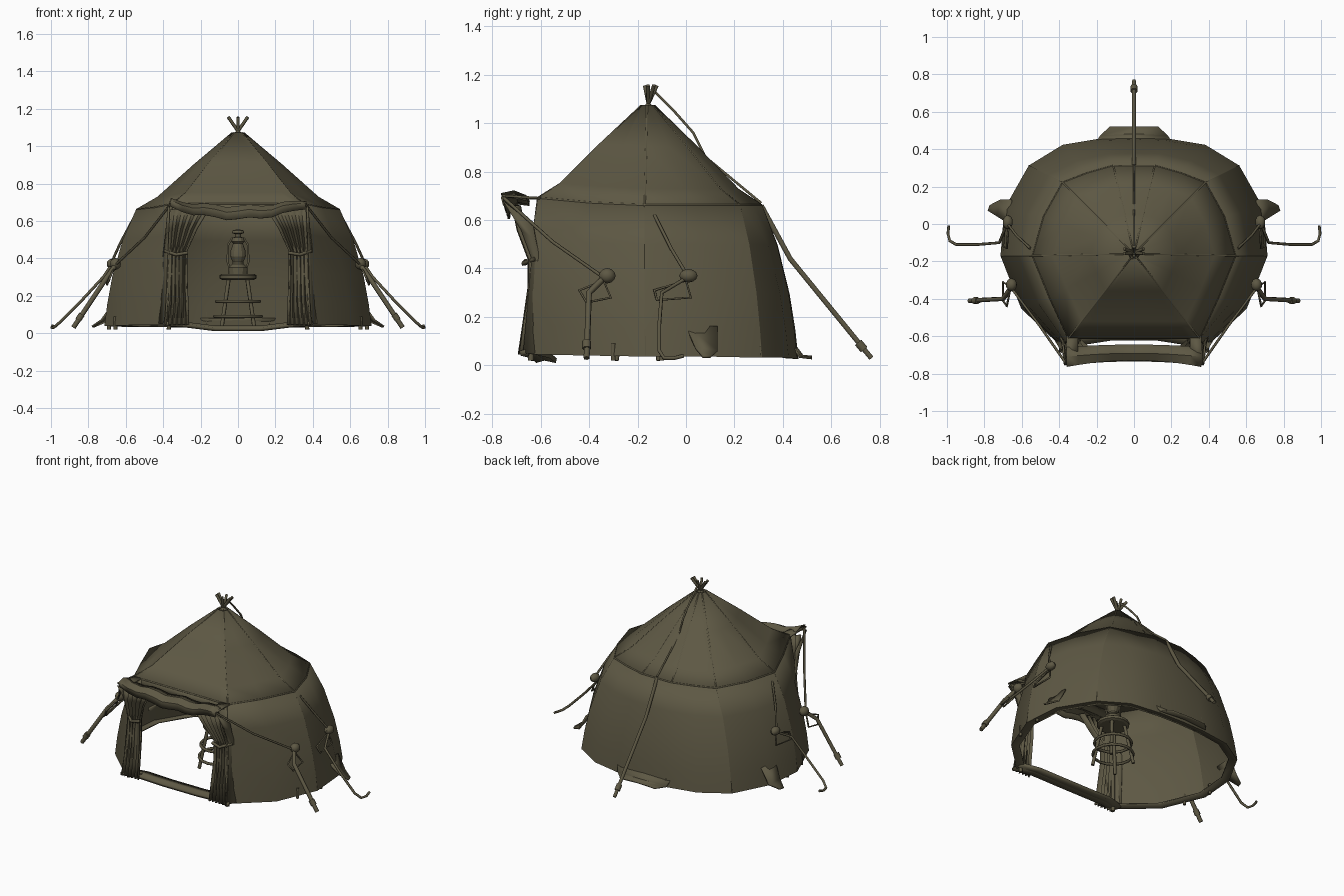
import bpy, bmesh, math
from mathutils import Vector

cube = bpy.data.objects.get("Cube")
if cube:
    bpy.data.objects.remove(cube)

canvas = bpy.data.materials.new("olive_canvas")
canvas.use_nodes = True
canvas.diffuse_color = (0.11, 0.097, 0.057, 1)
canvas.node_tree.nodes["Principled BSDF"].inputs["Base Color"].default_value = canvas.diffuse_color


def finish(name, bm, thick=0.0):
    me = bpy.data.meshes.new(name)
    bmesh.ops.recalc_face_normals(bm, faces=bm.faces)
    bm.to_mesh(me)
    bm.free()
    ob = bpy.data.objects.new(name, me)
    bpy.context.collection.objects.link(ob)
    me.materials.append(canvas)
    if thick:
        sol = ob.modifiers.new("thickness", "SOLIDIFY")
        sol.thickness = thick
        sol.offset = 0
    bpy.ops.object.select_all(action="DESELECT")
    ob.select_set(True)
    bpy.context.view_layer.objects.active = ob
    bpy.ops.object.shade_smooth_by_angle(angle=math.radians(25))
    return ob


def loft(name, rows, thick=0.01, closed=False):
    """Sheet through rows of points."""
    bm = bmesh.new()
    vs = [[bm.verts.new(p) for p in row] for row in rows]
    n = len(rows[0])
    for a, b in zip(vs, vs[1:]):
        for i in range(n if closed else n - 1):
            j = (i + 1) % n
            bm.faces.new((a[i], a[j], b[j], b[i]))
    return finish(name, bm, thick)


def tube(name, pts, r=0.008, cyclic=False, taper=1.0):
    cu = bpy.data.curves.new(name, "CURVE")
    cu.dimensions = "3D"
    cu.bevel_depth = r
    cu.bevel_resolution = 1
    cu.use_fill_caps = True
    sp = cu.splines.new("POLY")
    sp.points.add(len(pts) - 1)
    for i, p in enumerate(pts):
        sp.points[i].co = (*p, 1)
        sp.points[i].radius = 1 + (taper - 1) * i / (len(pts) - 1)
    sp.use_cyclic_u = cyclic
    cu.materials.append(canvas)
    ob = bpy.data.objects.new(name, cu)
    bpy.context.collection.objects.link(ob)
    return ob


def lathe(name, profile, centre, sides=12):
    rows = [[(centre[0] + r * math.cos(2 * math.pi * i / sides),
              centre[1] + r * math.sin(2 * math.pi * i / sides), z)
             for i in range(sides)] for r, z in profile]
    return loft(name, rows, 0, True)


def blob(name, centre, size):
    bm = bmesh.new()
    bmesh.ops.create_icosphere(bm, subdivisions=2, radius=1)
    for v in bm.verts:
        v.co = Vector(centre) + Vector([a * b for a, b in zip(v.co, size)])
    return finish(name, bm)


def mix(a, b, t):
    return tuple(p + (q - p) * t for p, q in zip(a, b))


def mirrored(half):
    return half + [(-p[0], *p[1:]) for p in reversed(half[:-1])]


# Outlines from the door edge round to the back
eaves = [(.29, -.61, .69), (.35, -.61, .69), (.45, -.39, .67), (.54, -.17, .66), (.48, .04, .66),
         (.38, .22, .66), (.25, .27, .66), (.11, .31, .66), (0, .31, .66)]
base = [(.30, -.66, .05), (.38, -.66, .05), (.6, -.45, .045), (.71, -.17, .04), (.69, .08, .04),
        (.56, .31, .035), (.38, .42, .035), (.17, .455, .03), (0, .46, .03)]
eaves, base = mirrored(eaves), mirrored(base)


def wall_ring(t, z):
    ring = [mix(e, b, t) for e, b in zip(eaves, base)]
    return [(p[0], p[1], e[2] + (b[2] - e[2]) * z) for p, e, b in zip(ring, eaves, base)]


# Wall with a hem turned inwards
levels = [(0, 0), (.42, .26), (.75, .58), (.91, .82), (1, 1)]
rows = [wall_ring(t, z) for t, z in levels]
rows.append([(p[0] * .93, -.1 + (p[1] + .1) * .93, p[2] + .004) for p in base])
loft("tent_wall", rows)

# Roof rising to a small open collar
collar = []
for e in eaves:
    d = Vector((e[0], e[1] + .16)).normalized()
    collar.append((d.x * .03, -.16 + d.y * .03, 1.07))
roof_rows = [[(*mix(c, e, t)[:2], mix(c, e, t)[2] - drop) for c, e in zip(collar, eaves)]
             for t, drop in ((0, 0), (.4, .008), (.78, .025), (1, 0))]
loft("tent_roof", roof_rows, 0.01, True)

# Raised seams on roof, eaves and wall
tube("eaves_seam", eaves, .006, True)
for i in (1, 3, 5, 7, 9, 11, 13, 15):
    tube("roof_seam", [r[i] for r in roof_rows], .006)
    tube("wall_seam", [r[i] for r in rows[:5]], .005)

# Door header and sill
loft("door_header", [[(x, -.61, z) for x in (-.3, 0, .3)] for z in (.69, .63)])
sill = [(-.4, -.65, .05), (-.28, -.61, .04), (-.12, -.585, .02), (.12, -.585, .02),
        (.28, -.61, .04), (.4, -.65, .05)]
loft("door_sill", [[(x, y + dy, z + dz) for x, y, z in sill]
                   for dy, dz in ((-.035, 0), (0, .01), (.05, 0))], .02)

# Sagging awning strip with a hanging front hem
xs = [i * .06 for i in range(-6, 7)]


def awning_row(y_tip, y_mid, z_tip, z_mid):
    row = []
    for x in xs:
        t = (abs(x) / .36) ** 2
        row.append((x, y_mid + (y_tip - y_mid) * t,
                    z_mid + (z_tip - z_mid) * t + .008 * math.sin(x * 30)))
    return row


loft("awning", [awning_row(-.66, -.645, .69, .67), awning_row(-.71, -.69, .71, .675),
                awning_row(-.76, -.725, .70, .65), awning_row(-.75, -.73, .67, .61)])

for s, side in ((1, "left"), (-1, "right")):
    def m(*pts):
        return [(s * x, y, z) for x, y, z in pts]

    # Strip tying the awning tip back to the eaves
    loft(side + "_awning_strap", [m((.30, -.6, .69), (.30, -.68, .69)),
                                  m((.36, -.6, .69), (.37, -.76, .70))])

    # Pleated curtain tied back beside the door
    spans = [(.16, .36, -.70, .66), (.22, .365, -.68, .56), (.275, .37, -.635, .44),
             (.275, .375, -.635, .32), (.27, .38, -.655, .18), (.265, .39, -.675, .045)]
    loft(side + "_curtain", [[(s * (a + (b - a) * i / 10), y + (.014 if i % 2 else -.014), z)
                              for i in range(11)] for a, b, y, z in spans])
    # Gusset joining the curtain to the wall corner
    loft(side + "_gusset", [m((.37, -.755, .68), (.38, -.63, .58)),
                            m((.37, -.68, .56), (.385, -.62, .52)),
                            m((.375, -.635, .44), (.40, -.59, .40)),
                            m((.39, -.67, .05), (.42, -.62, .05))])
    tube(side + "_curtain_tie", m((.27, -.66, .43), (.33, -.67, .42), (.39, -.62, .44)), .01)
    tube(side + "_door_pole", m((.37, -.64, .02), (.335, -.6, .68)), .012)

    # Front guy rope, knot, loop and stake
    tube(side + "_front_rope", m((.36, -.75, .69), (.5, -.55, .51), (.65, -.35, .37)), .007)
    blob(side + "_front_knot", (s * .655, -.325, .37), (.03, .035, .032))
    tube(side + "_front_loop", m((.66, -.34, .35), (.68, -.44, .31), (.7, -.41, .26),
                                 (.7, -.31, .28)), .006, True)
    tube(side + "_front_stake", m((.65, -.33, .37), (.70, -.40, .30), (.88, -.41, .03)), .013)
    tube(side + "_front_stake_collar", m((.835, -.41, .10), (.855, -.41, .07)), .019)

    # Middle guy rope with a loose curled end
    tube(side + "_middle_rope", m((.555, -.13, .62), (.63, -.06, .48), (.675, 0, .38)), .007)
    blob(side + "_middle_knot", (s * .675, .01, .37), (.028, .038, .028))
    tube(side + "_middle_loop", m((.67, 0, .35), (.68, -.13, .31), (.7, -.12, .27),
                                  (.69, .02, .28)), .006, True)
    tube(side + "_loose_rope", m((.68, 0, .36), (.72, -.1, .3), (.84, -.11, .17), (.95, -.11, .06),
                                 (.985, -.09, .03), (.995, -.05, .03), (.99, -.01, .04)), .008)
    for y, x in ((-.3, .655), (-.1, .69)):
        tube(side + "_wall_peg", m((x, y, .09), (x, y, .02)), .01)

    # Fold of cloth trailing from the base
    loft(side + "_wall_fold", [m((.665, .0, .16), (.655, .13, .16)),
                               m((.73, .04, .07), (.71, .13, .06)),
                               m((.78, .07, .035), (.77, .10, .035))])

# Trailing flap at the back
loft("back_flap", [[(-.2, .44, .08), (0, .45, .08), (.2, .44, .08)],
                   [(-.18, .47, .035), (0, .48, .04), (.18, .47, .035)],
                   [(-.13, .52, .03), (0, .52, .035), (.13, .52, .03)]])

# Rear rope over the roof, and its stake
tube("rear_roof_rope", [(0, -.13, 1.13), (0, -.05, 1.05), (0, .03, .96), (0, .08, .86),
                        (0, .31, .67)], .006)
tube("rear_stake", [(0, .31, .66), (0, .43, .44), (0, .74, .06), (0, .765, .03)], .012)
tube("rear_stake_collar", [(0, .71, .095), (0, .735, .065)], .02)

# Crossed pole ends at the peak
for i in range(6):
    a = math.radians(30 + 60 * i)
    dx, dy = math.cos(a), math.sin(a)
    tube("peak_pole", [(-dx * .08, -.16 - dy * .06, .99), (0, -.155, 1.08),
                       (dx * .06, -.145 + dy * .025, 1.155)], .009)

# Stool
cy = -.2
lathe("stool_seat", [(0, .285), (.085, .285), (.1, .292), (.1, .308), (.09, .315), (0, .315)],
      (0, cy), 16)
for i in range(4):
    a = math.radians(45 + 90 * i)
    c, d = math.cos(a), math.sin(a)
    tube("stool_leg", [(c * .07, cy + d * .07, .29), (c * .125, cy + d * .125, .02)], .011)
for z, r in ((.17, .115), (.09, .125)):
    tube("stool_rung", [(r * math.cos(math.pi * k / 8), cy + r * math.sin(math.pi * k / 8), z)
                        for k in range(16)], .009, True)

# Lantern
lathe("lantern_body", [(0, .315), (.05, .315), (.052, .35), (.03, .37), (.028, .38), (.042, .41),
                       (.04, .44), (.026, .48), (.036, .49), (.03, .51), (.016, .515),
                       (.016, .53), (.034, .535), (.028, .55), (0, .555)], (0, cy))
for s in (1, -1):
    tube("lantern_frame", [(s * .042, cy, .34), (s * .056, cy, .38), (s * .054, cy, .47),
                           (s * .03, cy, .51)], .006)
